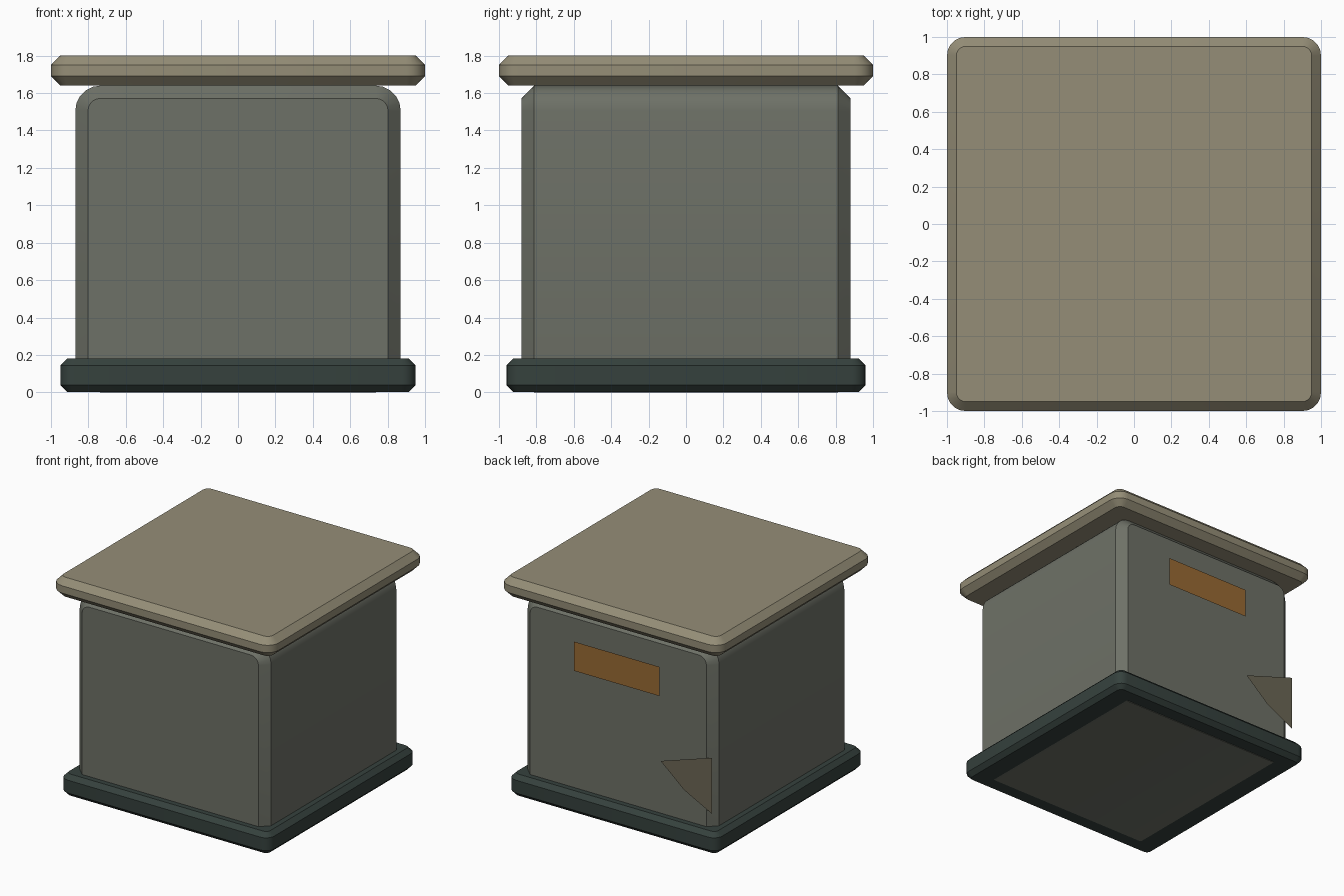
import bpy, bmesh, math
from mathutils import Matrix

if "Cube" in bpy.data.objects:
    bpy.data.objects.remove(bpy.data.objects["Cube"])


def material(name, rgb):
    m = bpy.data.materials.new(name)
    m.diffuse_color = (*rgb, 1)
    m.use_nodes = True
    m.node_tree.nodes["Principled BSDF"].inputs["Base Color"].default_value = m.diffuse_color
    return m


def rounded_rect(a, b, r, n=5):
    """Points of a rounded rectangle with half sizes a and b."""
    pts = []
    for k, (sx, sy) in enumerate([(1, 1), (-1, 1), (-1, -1), (1, -1)]):
        for i in range(n + 1):
            t = math.pi / 2 * (k + i / n)
            pts.append((sx * (a - r) + r * math.cos(t), sy * (b - r) + r * math.sin(t)))
    return pts


def finish(name, bm, mat):
    bmesh.ops.recalc_face_normals(bm, faces=bm.faces)
    me = bpy.data.meshes.new(name)
    bm.to_mesh(me)
    bm.free()
    me.materials.append(mat)
    ob = bpy.data.objects.new(name, me)
    bpy.context.collection.objects.link(ob)
    return ob


def chamfered_slab(name, a, b, r, lo, hi, c, mat, turn=None):
    """Rounded rectangle extruded from lo to hi, chamfered by c at both ends."""
    bm = bmesh.new()
    rings = []
    for h, inset in [(lo, c), (lo + c, 0), (hi - c, 0), (hi, c)]:
        pts = rounded_rect(a - inset, b - inset, r - inset)
        rings.append([bm.verts.new((x, y, h)) for x, y in pts])
    for p, q in zip(rings, rings[1:]):
        for i in range(len(p)):
            j = (i + 1) % len(p)
            bm.faces.new((p[i], p[j], q[j], q[i]))
    bm.faces.new(rings[0])
    bm.faces.new(rings[-1])
    if turn:
        bm.transform(turn)
    ob = finish(name, bm, mat)
    bpy.ops.object.select_all(action='DESELECT')
    ob.select_set(True)
    bpy.context.view_layer.objects.active = ob
    bpy.ops.object.shade_smooth_by_angle(angle=math.radians(30))
    return ob


def back_panel(name, pts, y, mat):
    """Flat single-face panel facing +y."""
    bm = bmesh.new()
    bm.faces.new([bm.verts.new((x, y, z)) for x, z in pts])
    bm.normal_update()
    ob = finish(name, bm, mat)
    if ob.data.polygons[0].normal.y < 0:
        ob.data.flip_normals()
    return ob


body_mat = material("grey_green", (0.155, 0.165, 0.135))
lid_mat = material("tan", (0.30, 0.27, 0.185))
base_mat = material("dark_green", (0.036, 0.053, 0.047))
orange_mat = material("orange_brown", (0.32, 0.145, 0.033))
patch_mat = material("olive_brown", (0.15, 0.135, 0.09))

# Body: rounded profile in xz, chamfered towards front and back
turn = Matrix.Translation((0, 0, 0.82)) @ Matrix.Rotation(math.pi / 2, 4, 'X')
chamfered_slab("body", 0.87, 0.82, 0.135, -0.88, 0.88, 0.068, body_mat, turn)

# Plinth and lid
chamfered_slab("base", 0.95, 0.96, 0.075, 0.003, 0.18, 0.036, base_mat)
chamfered_slab("lid", 1.0, 1.0, 0.1, 1.64, 1.80, 0.05, lid_mat)

# Flat label and torn patch on the back
back_panel("back_label", [(-0.39, 1.15), (0.39, 1.15), (0.39, 1.39), (-0.39, 1.39)], 0.90, orange_mat)
back_panel("back_patch", [(-0.40, 0.62), (-0.61, 0.44), (-0.865, 0.31), (-0.865, 0.77)], 0.90, patch_mat)
